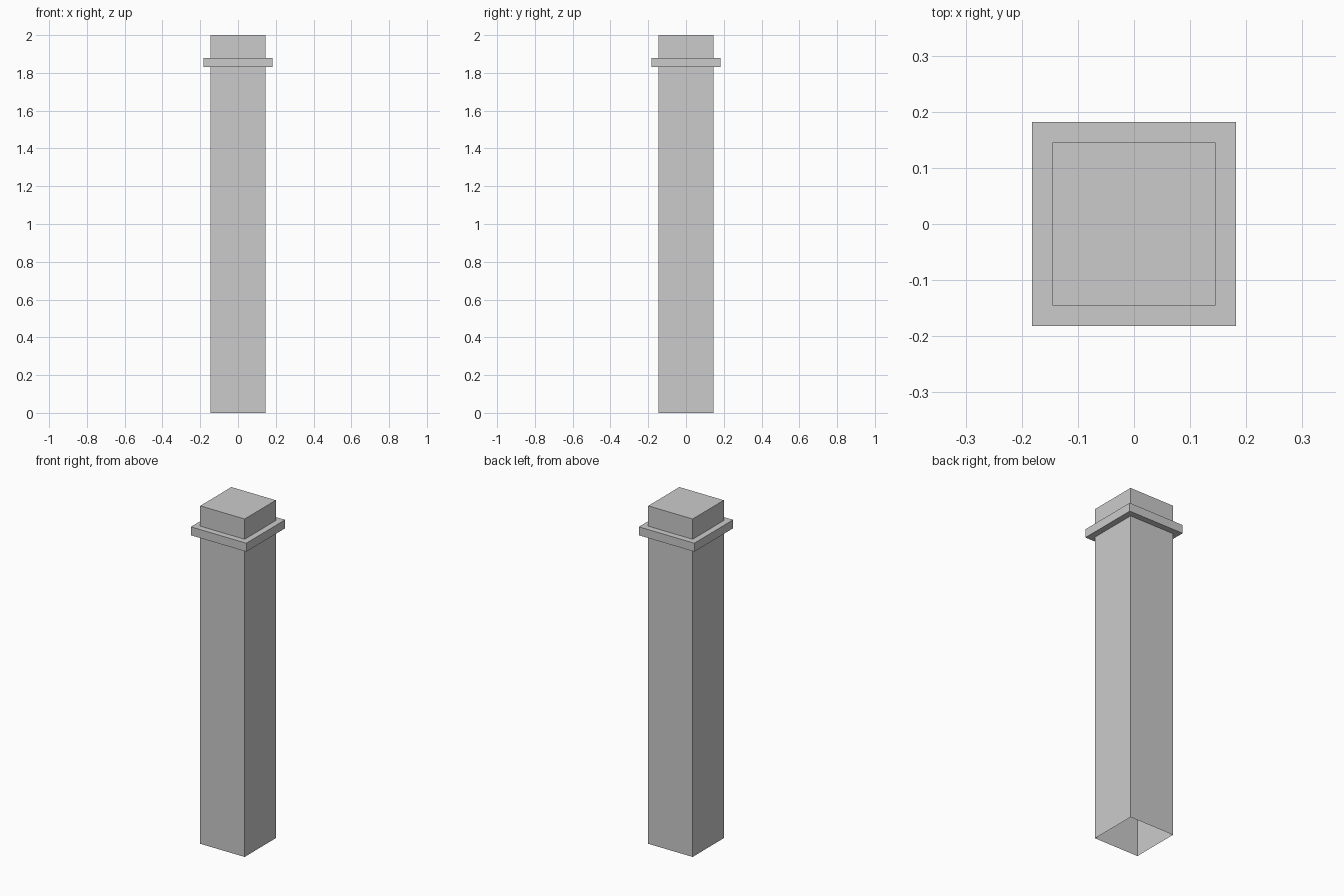
import bpy, bmesh

if "Cube" in bpy.data.objects:
    bpy.data.objects.remove(bpy.data.objects["Cube"])

# Square post profile: (half width, height), from open base up to the cap
POST, COLLAR = 0.1455, 0.1815
profile = [(POST, 0), (POST, 1.83), (COLLAR, 1.83),
           (COLLAR, 1.88), (POST, 1.88), (POST, 2.0)]

bm = bmesh.new()
rings = [[bm.verts.new((sx * h, sy * h, z))
          for sx, sy in ((-1, -1), (1, -1), (1, 1), (-1, 1))]
         for h, z in profile]

# Shaft, collar and neck walls
for low, high in zip(rings, rings[1:]):
    for i in range(4):
        j = (i + 1) % 4
        bm.faces.new((low[i], low[j], high[j], high[i]))

# Flat top; the underside stays open
bm.faces.new(rings[-1])

mesh = bpy.data.meshes.new("post_with_collar")
bm.to_mesh(mesh)
bm.free()
post = bpy.data.objects.new("post_with_collar", mesh)
bpy.context.collection.objects.link(post)
